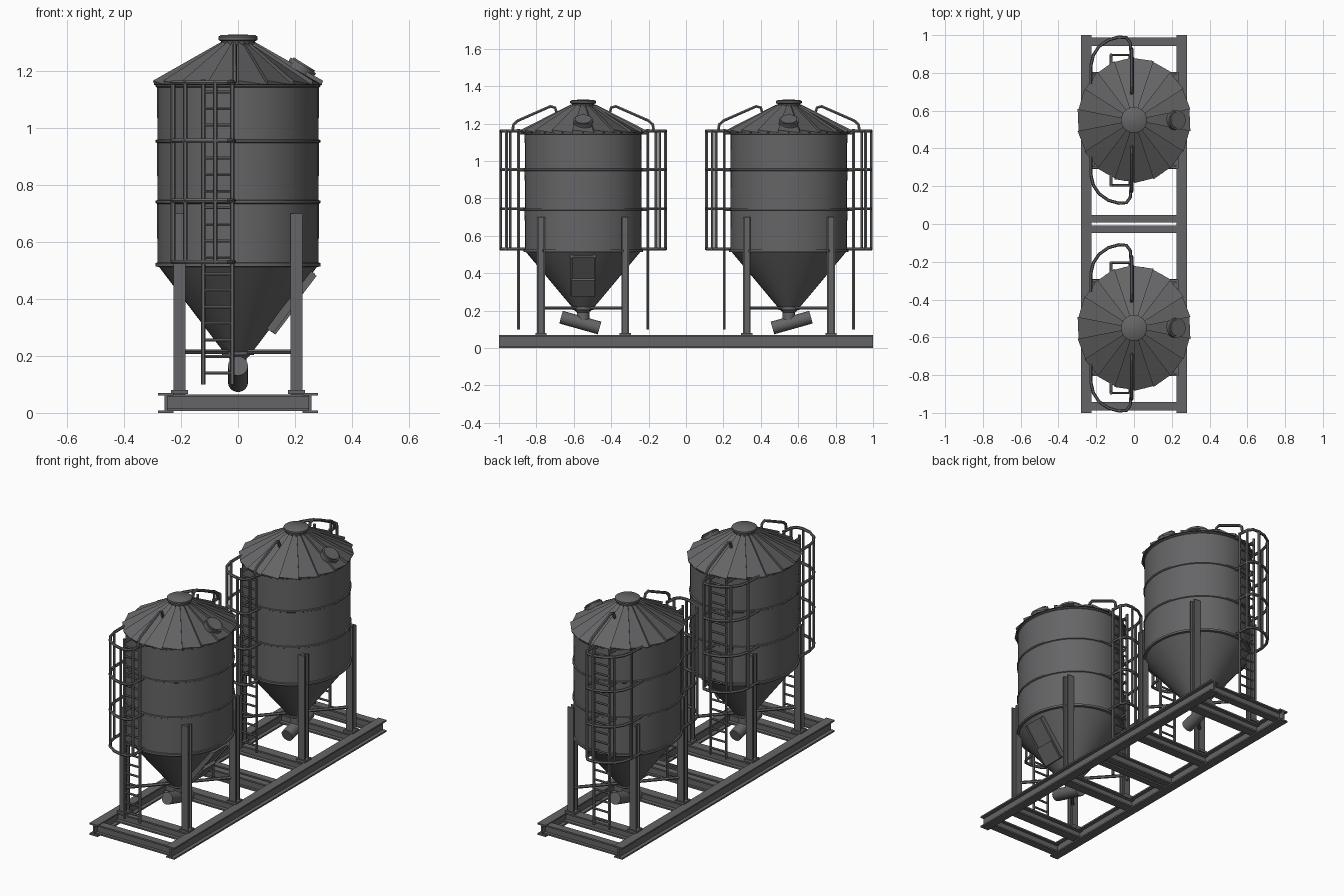
import bpy, bmesh, math
from mathutils import Vector, Matrix

if "Cube" in bpy.data.objects:
    bpy.data.objects.remove(bpy.data.objects["Cube"])

steel = bpy.data.materials.new("dark_grey_steel")
steel.diffuse_color = (0.13, 0.13, 0.135, 1)
steel.use_nodes = True
steel.node_tree.nodes["Principled BSDF"].inputs["Base Color"].default_value = steel.diffuse_color
STRETCH = 1.1          # tanks are slightly longer in y


def finish(name, bm):
    bmesh.ops.recalc_face_normals(bm, faces=bm.faces)
    me = bpy.data.meshes.new(name)
    bm.to_mesh(me)
    bm.free()
    me.materials.append(steel)
    ob = bpy.data.objects.new(name, me)
    bpy.context.collection.objects.link(ob)
    return ob


def lathe(name, profile, yc, n=40, ey=STRETCH):
    """Revolve (radius, z) points about a vertical axis at y = yc."""
    bm = bmesh.new()
    rings = []
    for r, z in profile:
        rings.append([bm.verts.new((r * math.cos(2 * math.pi * i / n),
                                    yc + ey * r * math.sin(2 * math.pi * i / n), z))
                      for i in range(n)])
    for a, b in zip(rings, rings[1:]):
        for i in range(n):
            j = (i + 1) % n
            bm.faces.new((a[i], a[j], b[j], b[i]))
    return finish(name, bm)


def add_beam(bm, p0, p1, w, h, up, tf=0.009, tw=0.01):
    """I-section bar from p0 to p1; h is measured along up."""
    p0, p1, up = Vector(p0), Vector(p1), Vector(up)
    side = (p1 - p0).normalized().cross(up)
    a, b, c, d = w / 2, tw / 2, h / 2, h / 2 - tf
    prof = [(-a, -c), (a, -c), (a, -d), (b, -d), (b, d), (a, d),
            (a, c), (-a, c), (-a, d), (-b, d), (-b, -d), (-a, -d)]
    ends = [[bm.verts.new(p + side * u + up * v) for u, v in prof] for p in (p0, p1)]
    for i in range(12):
        j = (i + 1) % 12
        bm.faces.new((ends[0][i], ends[0][j], ends[1][j], ends[1][i]))
    for e in ends:   # flange, web, flange
        bm.faces.new([e[k] for k in (0, 1, 2, 3, 10, 11)])
        bm.faces.new([e[k] for k in (3, 4, 9, 10)])
        bm.faces.new([e[k] for k in (4, 5, 6, 7, 8, 9)])


def add_box(bm, size, mat):
    bmesh.ops.create_cube(bm, size=1, matrix=mat @ Matrix.Diagonal((*size, 1)))


def add_rod(bm, p0, p1, r, n=20):
    p0, p1 = Vector(p0), Vector(p1)
    d = p1 - p0
    mat = Matrix.Translation((p0 + p1) / 2) @ d.to_track_quat('Z', 'Y').to_matrix().to_4x4()
    bmesh.ops.create_cone(bm, cap_ends=True, segments=n, radius1=r, radius2=r,
                          depth=d.length, matrix=mat)


def pipes(name, paths, r):
    """Round bars along several polylines, as one mesh."""
    cu = bpy.data.curves.new(name, 'CURVE')
    cu.dimensions = '3D'
    cu.bevel_depth = r
    cu.bevel_resolution = 1
    cu.use_fill_caps = True
    for path in paths:
        sp = cu.splines.new('POLY')
        sp.points.add(len(path) - 1)
        for pt, co in zip(sp.points, path):
            pt.co = (*co, 1)
    cu.materials.append(steel)
    ob = bpy.data.objects.new(name, cu)
    bpy.context.collection.objects.link(ob)
    bpy.ops.object.select_all(action='DESELECT')
    ob.select_set(True)
    bpy.context.view_layer.objects.active = ob
    bpy.ops.object.convert(target='MESH')


# skid: two long beams and cross members
bm = bmesh.new()
for s in (-1, 1):
    add_beam(bm, (s * 0.253, -1, 0.035), (s * 0.253, 1, 0.035), 0.054, 0.07, (0, 0, 1))
    for y, w in ((0.965, 0.045), (0.77, 0.055), (0.32, 0.055), (0.027, 0.04)):
        add_beam(bm, (-0.25, s * y, 0.036), (0.25, s * y, 0.036), w, 0.058, (0, 0, 1))
finish("skid_frame", bm)


def roof(yc, n=18):
    """Overlapping sloped panels, each with a raised edge."""
    bm = bmesh.new()
    cols = []
    for i in range(n):
        a = 2 * math.pi * (i + 0.5) / n
        cols.append([bm.verts.new((r * math.cos(a), yc + STRETCH * r * math.sin(a), z))
                     for r, z in ((0.298, 1.152), (0.06, 1.29), (0.303, 1.166), (0.06, 1.302))])
    for i in range(n):
        a, b = cols[i], cols[(i + 1) % n]
        bm.faces.new((a[2], b[0], b[1], a[3]))
        bm.faces.new((a[0], a[2], a[3], a[1]))
        bm.faces.new((a[0], b[0], a[2]))
    finish("roof_panels", bm)
    lathe("roof_soffit", [(0.27, 1.148), (0.297, 1.152)], yc, n)


def ladder(yc, s):
    """Caged ladder on the s side of the tank."""
    def P(x, off, z):
        return (x, yc + s * off, z)
    bars = []
    for x in (-0.122, -0.02):
        bars.append([P(x, 0.345, 0.10), P(x, 0.345, 1.17)])
        for z in (0.53, 0.74, 0.95, 1.15):
            bars.append([P(x, 0.345, z), P(x, 0.29, z)])
    # cage hoops and uprights
    hoop = [(-0.228, 0.19), (-0.228, 0.29), (-0.215, 0.345), (-0.185, 0.39), (-0.135, 0.425),
            (-0.08, 0.44), (-0.04, 0.437), (-0.02, 0.41), (-0.015, 0.345)]
    for z in (0.53, 0.745, 0.955, 1.16):
        bars.append([P(x, o, z) for x, o in hoop])
    for k in (1, 3, 5, 7):
        bars.append([P(*hoop[k], 0.525), P(*hoop[k], 1.165)])
    # handrail over the roof
    bars.append([P(-0.012, 0.14, 1.25), P(-0.012, 0.15, 1.285), P(-0.012, 0.175, 1.292),
                 P(-0.012, 0.35, 1.215), P(-0.012, 0.372, 1.195), P(-0.012, 0.378, 1.16)])
    pipes("ladder_and_cage", bars, 0.0085)
    pipes("ladder_rungs", [[P(-0.122, 0.345, 0.14 + 0.058 * i), P(-0.02, 0.345, 0.14 + 0.058 * i)]
                           for i in range(18)], 0.006)


for s in (-1, 1):
    yc = s * 0.55
    # hopper cone with outlet neck
    lathe("hopper", [(0.03, 0.13), (0.03, 0.19), (0.04, 0.2), (0.277, 0.512), (0.29, 0.514),
                     (0.29, 0.526), (0.283, 0.528)], yc)
    # wall tiers with a lip on each joint
    for z0, z1 in ((0.52, 0.742), (0.742, 0.955), (0.955, 1.15)):
        lathe("wall_tier", [(0.283, z0), (0.284, z1 - 0.008), (0.289, z1 - 0.005),
                            (0.289, z1 + 0.003), (0.283, z1 + 0.005)], yc)
    roof(yc)
    lathe("roof_cap", [(0.055, 1.285), (0.06, 1.305), (0.069, 1.309), (0.069, 1.32),
                       (0.06, 1.326), (0.0005, 1.329)], yc, 24, 1)
    # round hatch on the roof slope
    bm = bmesh.new()
    nrm = Vector((math.sin(0.56), 0, math.cos(0.56)))
    c = Vector((0.222, yc, 1.208))
    add_rod(bm, c - nrm * 0.015, c + nrm * 0.014, 0.052, 28)
    add_rod(bm, c, c + nrm * 0.02, 0.044, 28)
    finish("roof_hatch", bm)
    # legs with foot plates
    bm = bmesh.new()
    braces = []
    for x in (-0.205, 0.205):
        for dy in (-0.225, 0.225):
            add_beam(bm, (x, yc + dy, 0.06), (x, yc + dy, 0.70), 0.042, 0.042, (0, 1, 0), 0.008, 0.014)
            add_box(bm, (0.06, 0.06, 0.014), Matrix.Translation((x, yc + dy, 0.074)))
            braces.append([(x, yc + dy, 0.215), (0, yc, 0.215)])
    finish("legs", bm)
    pipes("leg_braces", braces, 0.009)
    lathe("brace_collar", [(0.03, 0.203), (0.056, 0.203), (0.056, 0.227), (0.03, 0.227)], yc, 24, 1)
    # tilted discharge tube
    bm = bmesh.new()
    add_rod(bm, (0, s * 0.668, 0.165), (0, s * 0.462, 0.107), 0.035, 24)
    finish("discharge_tube", bm)
    for side in (-1, 1):
        ladder(yc, side)

# inspection door on the hopper of the front tank
slope = Matrix.Rotation(math.atan2(0.237, 0.312), 4, 'Y')   # local z runs up the cone


def on_cone(z, out):
    x = 0.04 + (z - 0.2) * 0.237 / 0.312
    return Matrix.Translation((x, -0.55, z)) @ slope @ Matrix.Translation((out, 0, 0))


bm = bmesh.new()
add_box(bm, (0.02, 0.14, 0.255), on_cone(0.392, 0.0))
add_box(bm, (0.035, 0.125, 0.11), on_cone(0.335, 0.01))
for dy in (-0.064, 0.064):
    add_box(bm, (0.012, 0.012, 0.25), on_cone(0.392, 0.012) @ Matrix.Translation((0, dy, 0)))
finish("inspection_door", bm)

# smooth round parts, keep edges sharp
bpy.ops.object.select_all(action='DESELECT')
for ob in bpy.context.scene.objects:
    if ob.type == 'MESH':
        ob.select_set(True)
        bpy.context.view_layer.objects.active = ob
bpy.ops.object.shade_smooth_by_angle(angle=math.radians(35))
